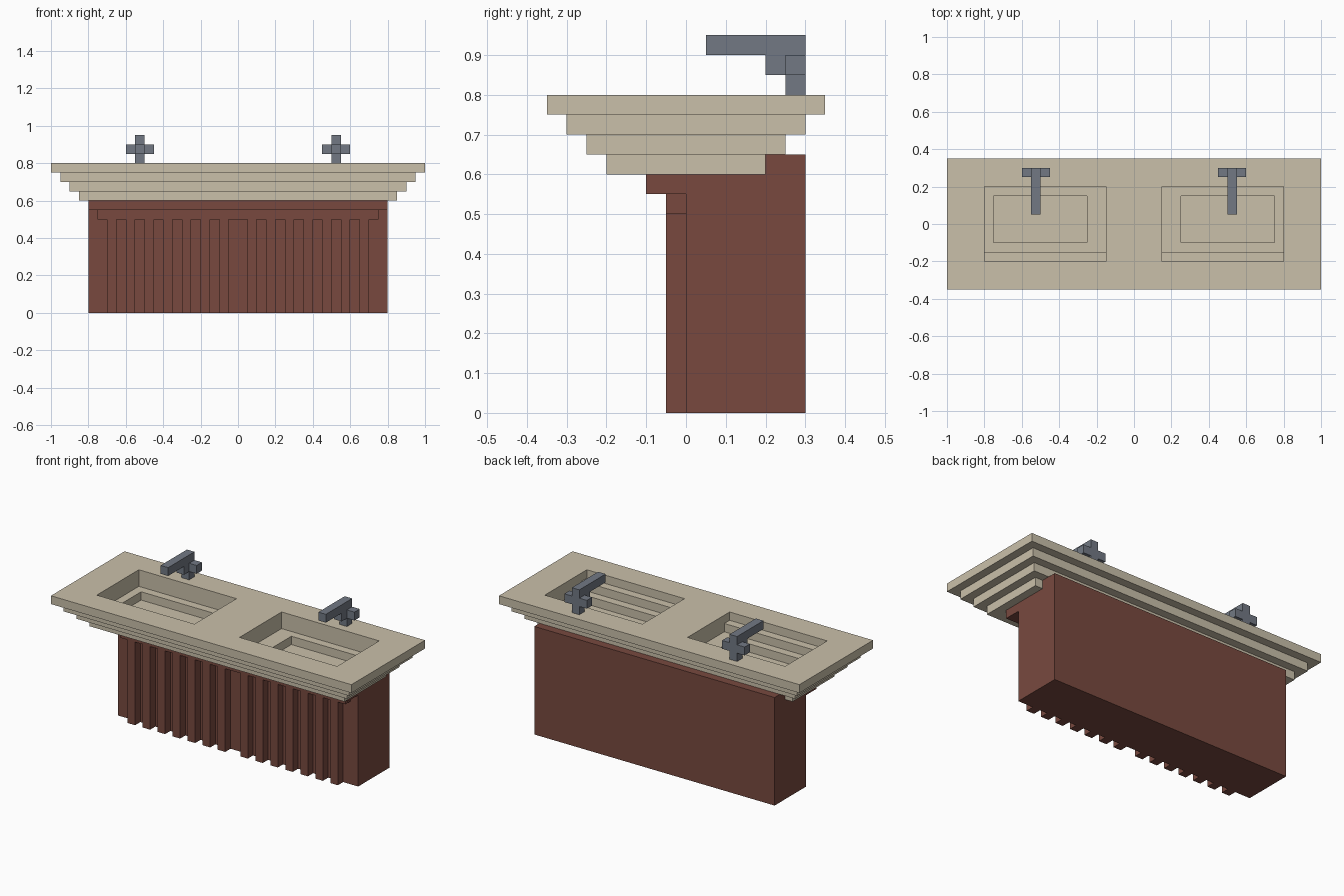
import bpy, bmesh

if "Cube" in bpy.data.objects:
    bpy.data.objects.remove(bpy.data.objects["Cube"])

U = 0.05  # every dimension sits on a 5 cm grid


def material(name, srgb):
    lin = [((c / 255 + 0.055) / 1.055) ** 2.4 for c in srgb]
    m = bpy.data.materials.new(name)
    m.diffuse_color = (*lin, 1)
    m.use_nodes = True
    m.node_tree.nodes["Principled BSDF"].inputs["Base Color"].default_value = m.diffuse_color
    return m


cream = material("cream stone", (202, 192, 170))
brown = material("red brown wood", (120, 73, 63))
steel = material("blue grey metal", (114, 121, 132))


def cells(x0, x1, y0, y1, z0, z1):
    return {(x, y, z) for x in range(x0, x1) for y in range(y0, y1) for z in range(z0, z1)}


def both_sides(block):
    return block | {(-1 - x, y, z) for x, y, z in block}


# stepped worktop, wider towards the top
worktop = set()
for i in range(4):
    worktop |= cells(-17 - i, 17 + i, -4 - i, 4 + i, 12 + i, 13 + i)

# two stepped basins cut into the worktop
basin = cells(3, 16, -4, 4, 15, 16) | cells(3, 16, -3, 4, 14, 15) | cells(5, 15, -2, 3, 13, 14)
worktop -= both_sides(basin)

# cabinet body with raised back strip
cabinet = cells(-16, 16, 0, 6, 0, 12) | cells(-16, 16, 4, 6, 12, 13)

# stepped moulding under the worktop front
moulding = cells(-16, 16, -2, 0, 11, 12) | cells(-15, 15, -1, 0, 10, 11)

# vertical slats on the cabinet front
slats = set()
for x in range(1, 14, 2):
    slats |= both_sides(cells(x, x + 1, -1, 0, 0, 10))

# tap: post with spout, handle crossbar and front bracket
tap = (cells(10, 11, 5, 6, 16, 19) | cells(10, 11, 1, 6, 18, 19)
       | cells(9, 12, 5, 6, 17, 18) | cells(10, 11, 4, 5, 17, 18))
tap_left = {(-1 - x, y, z) for x, y, z in tap}

parts = [("worktop", worktop, cream), ("cabinet", cabinet, brown),
         ("moulding", moulding, brown), ("front_slats", slats, brown),
         ("tap_right", tap, steel), ("tap_left", tap_left, steel)]
solid = set().union(*(p[1] for p in parts))


def build(name, block, mat):
    """Make the outer skin of a block, leaving out faces touching other parts."""
    bm = bmesh.new()
    verts = {}
    for c in block:
        for axis in range(3):
            for side in (0, 1):
                n = list(c)
                n[axis] += 2 * side - 1
                if tuple(n) in solid:
                    continue
                a, b = (axis + 1) % 3, (axis + 2) % 3
                quad = []
                for da, db in ((0, 0), (1, 0), (1, 1), (0, 1)):
                    p = list(c)
                    p[axis] += side
                    p[a] += da
                    p[b] += db
                    p = tuple(p)
                    if p not in verts:
                        verts[p] = bm.verts.new([k * U for k in p])
                    quad.append(verts[p])
                bm.faces.new(quad if side else quad[::-1])
    # merge the grid into large flat faces
    bmesh.ops.dissolve_limit(bm, angle_limit=0.01, verts=bm.verts[:], edges=bm.edges[:])
    mesh = bpy.data.meshes.new(name)
    bm.to_mesh(mesh)
    bm.free()
    mesh.materials.append(mat)
    bpy.context.collection.objects.link(bpy.data.objects.new(name, mesh))


for part in parts:
    build(*part)
